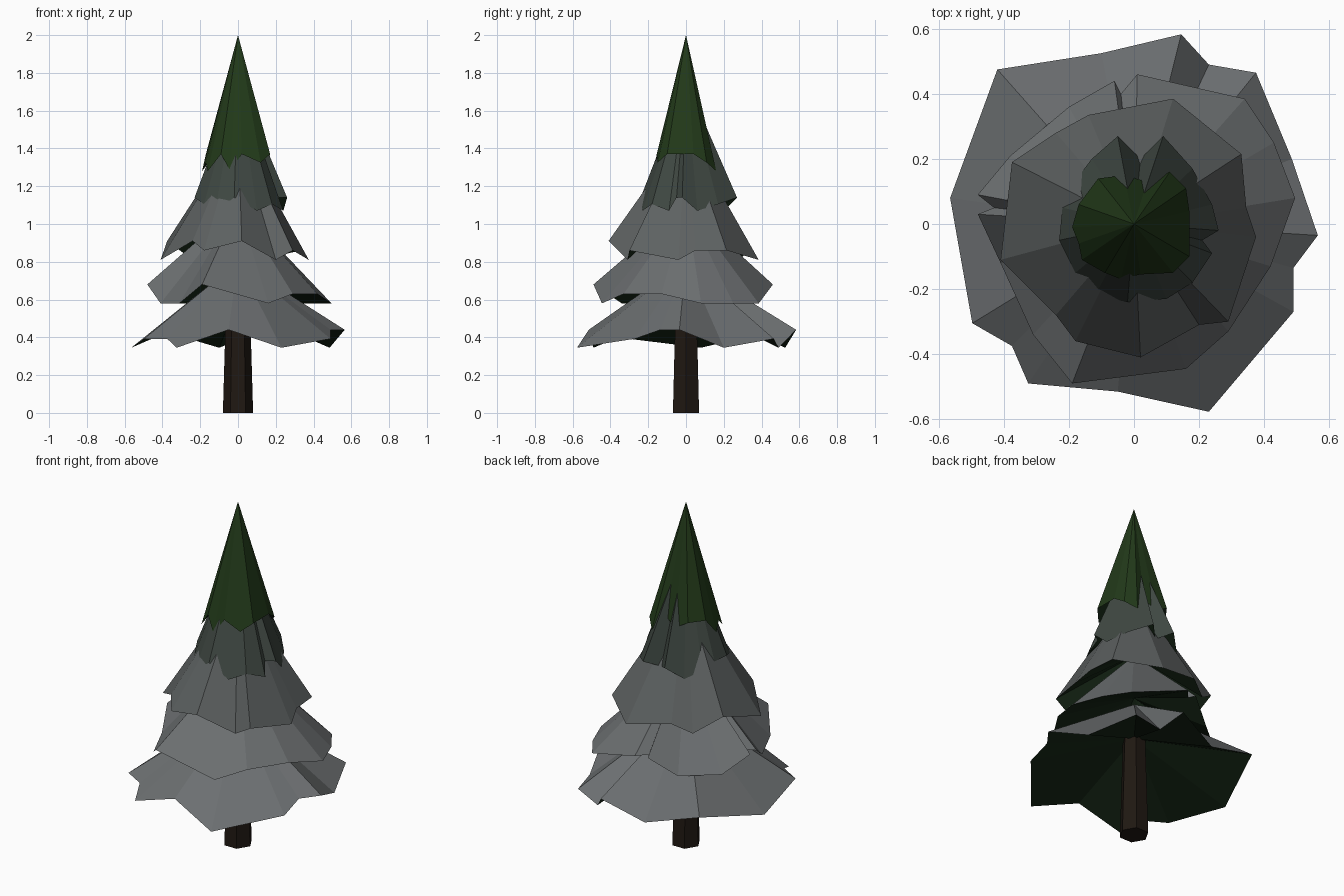
import bpy, bmesh, math

if "Cube" in bpy.data.objects:
    bpy.data.objects.remove(bpy.data.objects["Cube"])


def material(name, rgb):
    m = bpy.data.materials.new(name)
    m.diffuse_color = (*rgb, 1)
    m.use_nodes = True
    m.node_tree.nodes["Principled BSDF"].inputs["Base Color"].default_value = m.diffuse_color
    return m


bark = material("bark", (0.014, 0.009, 0.006))
green = material("green", (0.016, 0.042, 0.010))
dark_green = material("dark_green", (0.008, 0.02, 0.008))
frost = material("frost", (0.15, 0.16, 0.165))
light_frost = material("light_frost", (0.11, 0.12, 0.12))
thin_frost = material("thin_frost", (0.05, 0.065, 0.055))


def add_object(name, bm, mats):
    bmesh.ops.recalc_face_normals(bm, faces=bm.faces)
    me = bpy.data.meshes.new(name)
    bm.to_mesh(me)
    bm.free()
    for m in mats:
        me.materials.append(m)
    ob = bpy.data.objects.new(name, me)
    bpy.context.collection.objects.link(ob)


def tier(name, rim, low, high, apex, inner, mat):
    """Jagged hollow cone; rim letters mark low (L), middle (M), high (H)."""
    height = {"L": low, "M": (low + high) / 2, "H": high}
    bm = bmesh.new()
    ring = [bm.verts.new((x, y, height[h])) for x, y, h in rim]
    top = bm.verts.new((0, 0, apex))
    under = bm.verts.new((0, 0, inner))
    for a, b in zip(ring, ring[1:] + ring[:1]):
        bm.faces.new((a, b, top))
        bm.faces.new((b, a, under)).material_index = 1
    add_object(name, bm, (mat, dark_green))


# Trunk: tapered six-sided post
bm = bmesh.new()
bmesh.ops.create_cone(bm, cap_ends=True, segments=6, radius1=0.08,
                      radius2=0.062, depth=0.62)
xs = [v.co.x for v in bm.verts]
turn = 0 if max(xs) > 0.075 else math.pi / 6
for v in bm.verts:
    x, y = v.co.x, v.co.y
    v.co.x = x * math.cos(turn) - y * math.sin(turn)
    v.co.y = x * math.sin(turn) + y * math.cos(turn)
    v.co.z += 0.31
add_object("trunk", bm, [bark])

# Branch tiers, widest first
tier("bottom_branches", [
    (-.565, .08, "L"), (-.497, -.305, "M"), (-.375, -.375, "M"),
    (-.325, -.49, "L"), (-.05, -.515, "H"), (.23, -.577, "L"),
    (.49, -.27, "M"), (.49, -.135, "H"), (.565, -.035, "H"),
    (.485, .2, "L"), (.375, .465, "M"), (.23, .49, "L"),
    (.145, .583, "H"), (-.1, .525, "L"), (-.42, .475, "H")],
    .345, .44, .80, .59, frost)

tier("lower_branches", [
    (-.48, .09, "H"), (-.43, .05, "H"), (-.48, .03, "H"),
    (-.41, -.12, "L"), (-.31, -.34, "L"), (-.19, -.49, "H"),
    (.16, -.445, "L"), (.29, -.33, "M"), (.42, -.13, "M"),
    (.495, .08, "L"), (.43, .25, "L"), (.34, .385, "L"),
    (.01, .46, "H"), (-.04, .40, "H"), (-.06, .44, "H"),
    (-.20, .36, "L"), (-.38, .21, "L")],
    .58, .68, 1.10, .84, frost)

tier("middle_branches", [
    (-.375, .19, "H"), (-.41, -.11, "L"), (-.24, -.28, "H"),
    (-.18, -.36, "M"), (.02, -.41, "H"), (.20, -.31, "L"),
    (.29, -.30, "M"), (.375, -.04, "L"), (.345, .05, "M"),
    (.33, .215, "M"), (.12, .385, "L"), (-.14, .335, "M"),
    (-.24, .28, "L")],
    .81, .91, 1.49, 1.10, light_frost)

tier("upper_branches", [
    (-.22, .05, "H"), (-.23, -.05, "H"), (-.18, -.15, "M"),
    (-.12, -.22, "L"), (-.02, -.24, "H"), (.10, -.23, "L"),
    (.18, -.18, "M"), (.24, -.09, "L"), (.21, -.05, "H"),
    (.26, -.02, "H"), (.24, .06, "L"), (.18, .17, "M"),
    (.09, .27, "H"), (.02, .20, "M"), (-.05, .27, "H"),
    (-.13, .20, "L"), (-.19, .12, "M")],
    1.07, 1.14, 1.76, 1.34, thin_frost)

tier("top_branches", [
    (-.17, .06, "H"), (-.19, -.01, "L"), (-.17, -.06, "M"),
    (-.16, -.11, "L"), (-.09, -.15, "H"), (-.04, -.17, "L"),
    (.02, -.155, "H"), (.12, -.15, "M"), (.17, -.10, "H"),
    (.17, .04, "H"), (.16, .11, "M"), (.11, .16, "L"),
    (.04, .13, "H"), (-.03, .15, "M"), (-.11, .14, "H")],
    1.28, 1.37, 2.0, 1.53, green)
